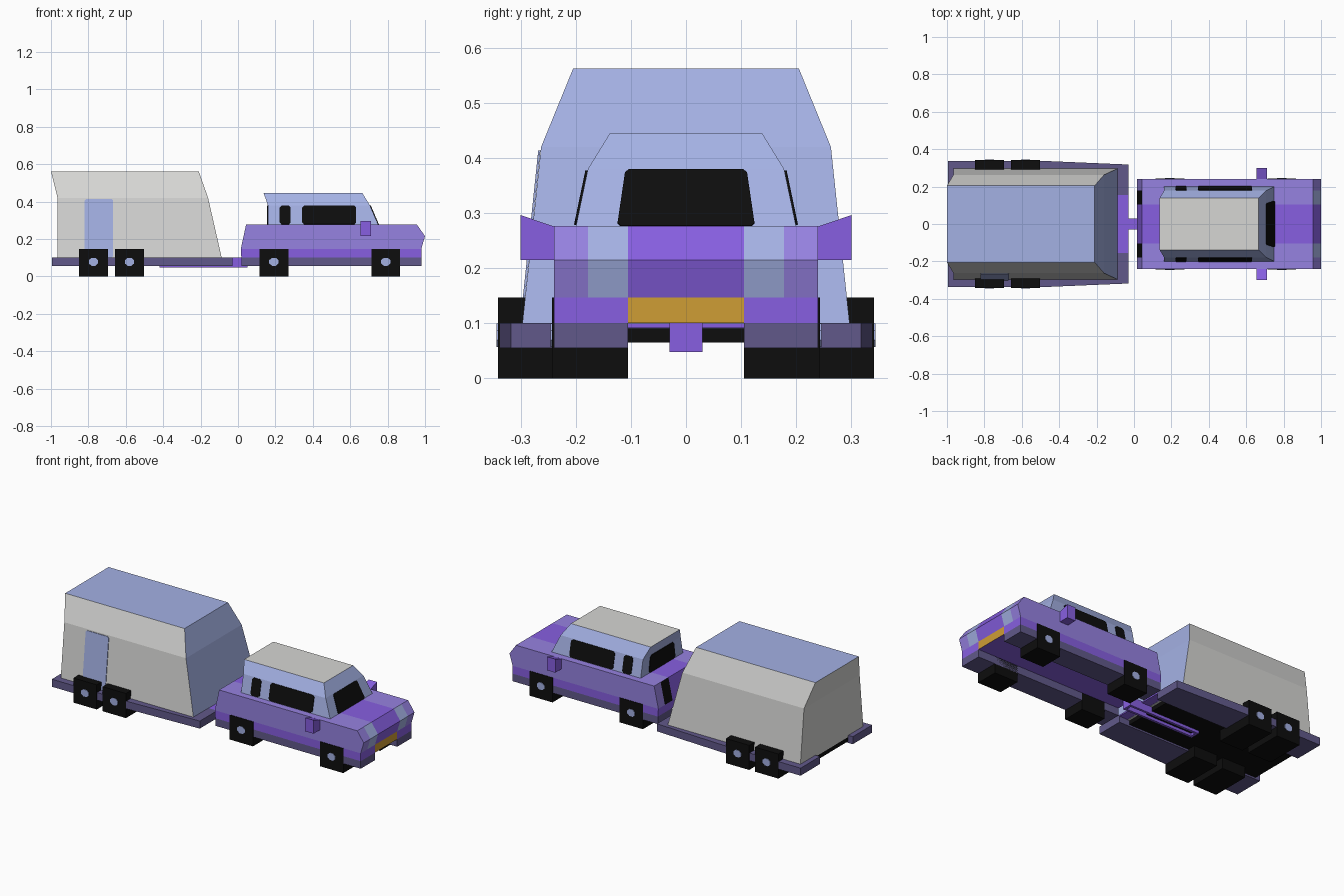
import bpy, bmesh, math
from mathutils import Vector

if "Cube" in bpy.data.objects:
    bpy.data.objects.remove(bpy.data.objects["Cube"])


def make_mat(name, rgb):
    lin = [((c / 255 + 0.055) / 1.055) ** 2.4 for c in rgb]
    m = bpy.data.materials.new(name)
    m.diffuse_color = (*lin, 1)
    m.use_nodes = True
    m.node_tree.nodes["Principled BSDF"].inputs["Base Color"].default_value = m.diffuse_color
    return m


MATS = {n: make_mat(n, c) for n, c in {
    "vivid purple": (135, 95, 225), "lilac": (150, 130, 225),
    "slate purple": (97, 89, 138), "pale blue": (164, 177, 228),
    "light grey": (214, 214, 212), "black": (13, 13, 13),
    "amber": (207, 157, 53)}.items()}


def finish(name, bm, rule):
    """rule is a colour name, or a function (centre, normal) -> colour name"""
    bmesh.ops.recalc_face_normals(bm, faces=bm.faces[:])
    me = bpy.data.meshes.new(name)
    used = []
    for f in bm.faces:
        f.normal_update()
        c = rule(f.calc_center_median(), f.normal) if callable(rule) else rule
        if c not in used:
            used.append(c)
            me.materials.append(MATS[c])
        f.material_index = used.index(c)
    bm.to_mesh(me)
    bm.free()
    ob = bpy.data.objects.new(name, me)
    bpy.context.collection.objects.link(ob)
    return ob


def loft(name, rings, rule):
    """Closed solid through rings of equal point count"""
    bm = bmesh.new()
    vs = [[bm.verts.new(p) for p in r] for r in rings]
    n = len(vs[0])
    for a, b in zip(vs, vs[1:]):
        for i in range(n):
            j = (i + 1) % n
            bm.faces.new((a[i], a[j], b[j], b[i]))
    bm.faces.new(vs[0])
    bm.faces.new(vs[-1])
    return finish(name, bm, rule)


def prism(name, profile, ys, rule):
    return loft(name, [[(x, y, z) for x, z in profile] for y in ys], rule)


def box(name, x0, x1, y0, y1, z0, z1, rule):
    return prism(name, [(x0, z0), (x1, z0), (x1, z1), (x0, z1)], (y0, y1), rule)


def shell(name, levels, rule):
    """levels: (z, x0, x1, half width)"""
    return loft(name, [[(a, -w, z), (b, -w, z), (b, w, z), (a, w, z)]
                       for z, a, b, w in levels], rule)


def plate(name, pts, out, rule, cut=0.01):
    """Thin plate with clipped corners, pushed slightly outward"""
    bm = bmesh.new()
    f = bm.faces.new([bm.verts.new(p) for p in pts])
    if cut:
        bmesh.ops.bevel(bm, geom=bm.verts[:], offset=cut, segments=1, affect='VERTICES')
    r = bmesh.ops.extrude_face_region(bm, geom=bm.faces[:])
    for v in r["geom"]:
        if isinstance(v, bmesh.types.BMVert):
            v.co += Vector(out) * 0.004
    return finish(name, bm, rule)


def wheel(name, x, z_half, y_in, y_out, s):
    ya, yb = sorted((s * y_in, s * y_out))
    box(name, x - 0.077, x + 0.077, ya, yb, 0, 0.147, "black")
    ring = [(x + 0.027 * math.cos(math.pi * (i + .5) / 4),
             z_half + 0.023 * math.sin(math.pi * (i + .5) / 4)) for i in range(8)]
    prism(name + "_hub", ring, (s * (y_out - 0.004), s * (y_out + 0.003)), "pale blue")


# --- Car body: lower band and upper body split into coloured strips
STRIPS = (-0.24, -0.178, -0.105, 0.105, 0.178, 0.24)


def lower_rule(c, n):
    return "amber" if n.x > 0.9 and abs(c.y) < 0.1 else "vivid purple"


def upper_rule(c, n):
    if abs(n.y) > 0.9:
        return "lilac"
    if abs(c.y) < 0.1:
        return "vivid purple"
    if abs(c.y) < 0.17 and c.x > 0.96:
        return "pale blue"
    if abs(c.y) < 0.17 and n.x < -0.5:
        return "black"
    return "lilac"


prism("car_lower_band", [(0.018, 0.1), (0.98, 0.1), (0.98, 0.147), (0.015, 0.147)],
      STRIPS, lower_rule)
prism("car_body", [(0.015, 0.147), (0.98, 0.147), (1.0, 0.215), (0.957, 0.276), (0.043, 0.276)],
      STRIPS, upper_rule)

# --- Car cabin: blue sides, grey roof
shell("car_cabin", [(0.275, 0.16, 0.75, 0.2), (0.38, 0.16, 0.705, 0.178),
                    (0.445, 0.137, 0.665, 0.138)],
      lambda c, n: "light grey" if n.z > 0.95 else "pale blue")

# --- Cabin windows
plate("windshield", [(0.75, -0.125, 0.276), (0.75, 0.125, 0.276),
                     (0.706, 0.11, 0.378), (0.706, -0.11, 0.378)], (0.92, 0, 0.39), "black", 0.006)
plate("rear_window", [(0.16, -0.125, 0.278), (0.16, 0.125, 0.278),
                      (0.16, 0.11, 0.378), (0.16, -0.11, 0.378)], (-1, 0, 0), "black")

for s in (-1, 1):
    side = "right" if s < 0 else "left"
    yw = lambda z: s * (0.2 - (z - 0.275) * 0.2095)
    for nm, a, b in (("small", 0.223, 0.282), ("large", 0.343, 0.632)):
        plate(f"{nm}_window_{side}", [(a, yw(.278), .278), (b, yw(.278), .278),
                                      (b, yw(.377), .377), (a, yw(.377), .377)],
              (0, s * 0.98, 0.2), "black")
    # mirrors
    loft(f"mirror_{side}", [[(x, s * .235, .215), (x, s * .30, .215),
                             (x, s * .30, .296), (x, s * .235, .274)]
                            for x in (0.655, 0.71)], "vivid purple")
    # car sills and wheels
    ya, yb = sorted((s * 0.105, s * 0.24))
    box(f"car_sill_{side}", 0.018, 0.98, ya, yb, 0.055, 0.1, "slate purple")
    for i, x in enumerate((0.192, 0.79)):
        wheel(f"car_wheel_{side}_{i}", x, 0.078, 0.105, 0.243, s)
    # trailer frame rails, tapering to the front, and wheels
    plan = [(-0.995, 0.155), (-0.03, 0.155), (-0.03, 0.318), (-0.5, 0.338), (-0.995, 0.338)]
    loft(f"trailer_rail_{side}", [[(x, s * y, z) for x, y in plan] for z in (0.055, 0.1)],
         "slate purple")
    for i, x in enumerate((-0.773, -0.58)):
        wheel(f"trailer_wheel_{side}_{i}", x, 0.078, 0.105, 0.341, s)
    # tow bar sides
    ya, yb = sorted((s * 0.016, s * 0.03))
    box(f"tow_bar_{side}", -0.42, 0.05, ya, yb, 0.048, 0.09, "vivid purple")

# --- Tow bar ends and top
box("tow_bar_front", 0.035, 0.05, -0.03, 0.03, 0.048, 0.1, "vivid purple")
box("tow_bar_back", -0.42, -0.405, -0.03, 0.03, 0.048, 0.09, "vivid purple")
box("tow_bar_top", -0.05, 0.04, -0.03, 0.03, 0.088, 0.1, "vivid purple")

# --- Trailer floor, front deck and shell
box("trailer_floor", -0.965, -0.1, -0.156, 0.156, 0.065, 0.09, "black")
box("trailer_deck", -0.11, -0.03, -0.155, 0.155, 0.091, 0.099, "vivid purple")
shell("trailer_shell", [(0.09, -0.965, -0.085, 0.298), (0.42, -0.965, -0.16, 0.263),
                        (0.562, -1.0, -0.21, 0.205)],
      lambda c, n: "pale blue" if n.z > 0.95 or n.x > 0.7 else "light grey")

# --- Trailer side door, on the front (-y) side only
yd = lambda z: -(0.297 - (z - 0.1) * 0.1045)
plate("trailer_door", [(-0.82, yd(.1), .1), (-0.668, yd(.1), .1),
                       (-0.668, yd(.413), .413), (-0.82, yd(.413), .413)],
      (0, -0.99, 0.1), "pale blue", 0.008)
